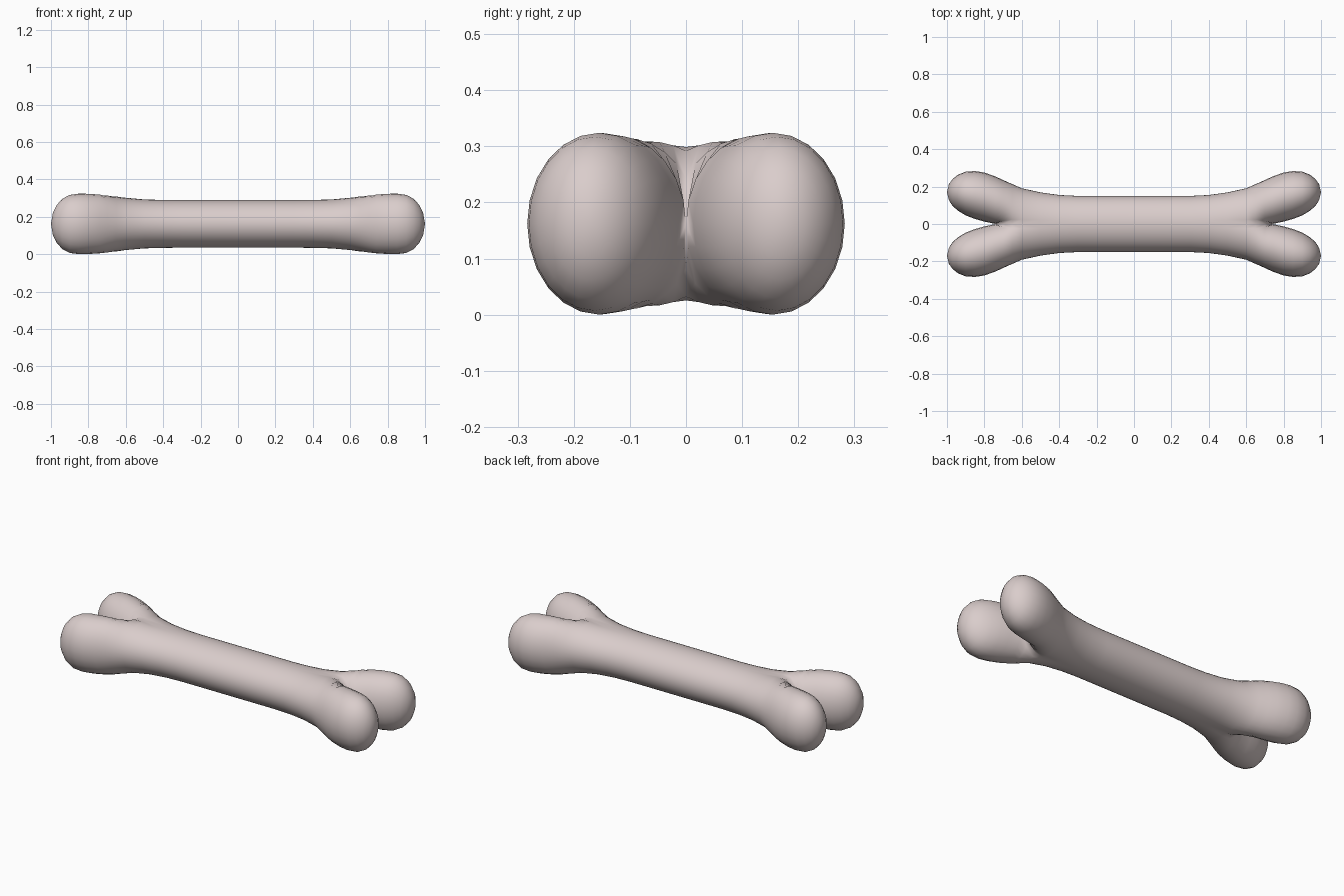
import bpy, bmesh, math

if "Cube" in bpy.data.objects:
    bpy.data.objects.remove(bpy.data.objects["Cube"])

MID_Z = 0.162   # height of the bone's axis
SEG = 24        # segments round each lobe

# Stations along half the bone: x, lobe centre y, radius y, radius z
STATIONS = [
    (0.00, 0.000, 0.150, 0.127), (0.30, 0.000, 0.150, 0.127),
    (0.40, 0.003, 0.152, 0.128), (0.50, 0.012, 0.157, 0.131),
    (0.60, 0.034, 0.157, 0.140), (0.65, 0.068, 0.145, 0.147),
    (0.70, 0.108, 0.127, 0.153), (0.74, 0.127, 0.127, 0.157),
    (0.80, 0.144, 0.131, 0.161), (0.85, 0.155, 0.128, 0.162),
    (0.90, 0.163, 0.117, 0.155), (0.94, 0.167, 0.097, 0.134),
    (0.97, 0.169, 0.072, 0.100), (0.99, 0.170, 0.042, 0.059),
]

bm = bmesh.new()


def ring(x, cy, ry, rz):
    # Ellipse cut off at the y = 0 mirror plane; closed once past the fork
    a = math.pi if cy >= ry else math.acos(-cy / ry)
    return [bm.verts.new((x, max(0, cy + ry * math.cos(t)), MID_Z + rz * math.sin(t)))
            for t in (-a + 2 * a * i / SEG for i in range(SEG + 1))]


# One quarter of the bone: half shaft and a single knuckle
rings = [ring(*s) for s in STATIONS]
for r0, r1 in zip(rings, rings[1:]):
    for i in range(SEG):
        bm.faces.new((r0[i], r0[i + 1], r1[i + 1], r1[i]))
tip = bm.verts.new((1.0, 0.17, MID_Z))
for i in range(SEG):
    bm.faces.new((rings[-1][i], rings[-1][i + 1], tip))
bmesh.ops.remove_doubles(bm, verts=bm.verts, dist=1e-5)
for f in bm.faces:
    f.smooth = True

mesh = bpy.data.meshes.new("bone")
bm.to_mesh(mesh)
bm.free()
bone = bpy.data.objects.new("bone", mesh)
bpy.context.collection.objects.link(bone)

# Mirror to both ends and both sides
mirror = bone.modifiers.new("mirror", 'MIRROR')
mirror.use_axis = (True, True, False)
mirror.use_mirror_merge = True
mirror.merge_threshold = 0.0005

mat = bpy.data.materials.new("pale bone")
mat.diffuse_color = (0.70, 0.61, 0.60, 1)
mat.use_nodes = True
mat.node_tree.nodes["Principled BSDF"].inputs["Base Color"].default_value = mat.diffuse_color
mesh.materials.append(mat)
